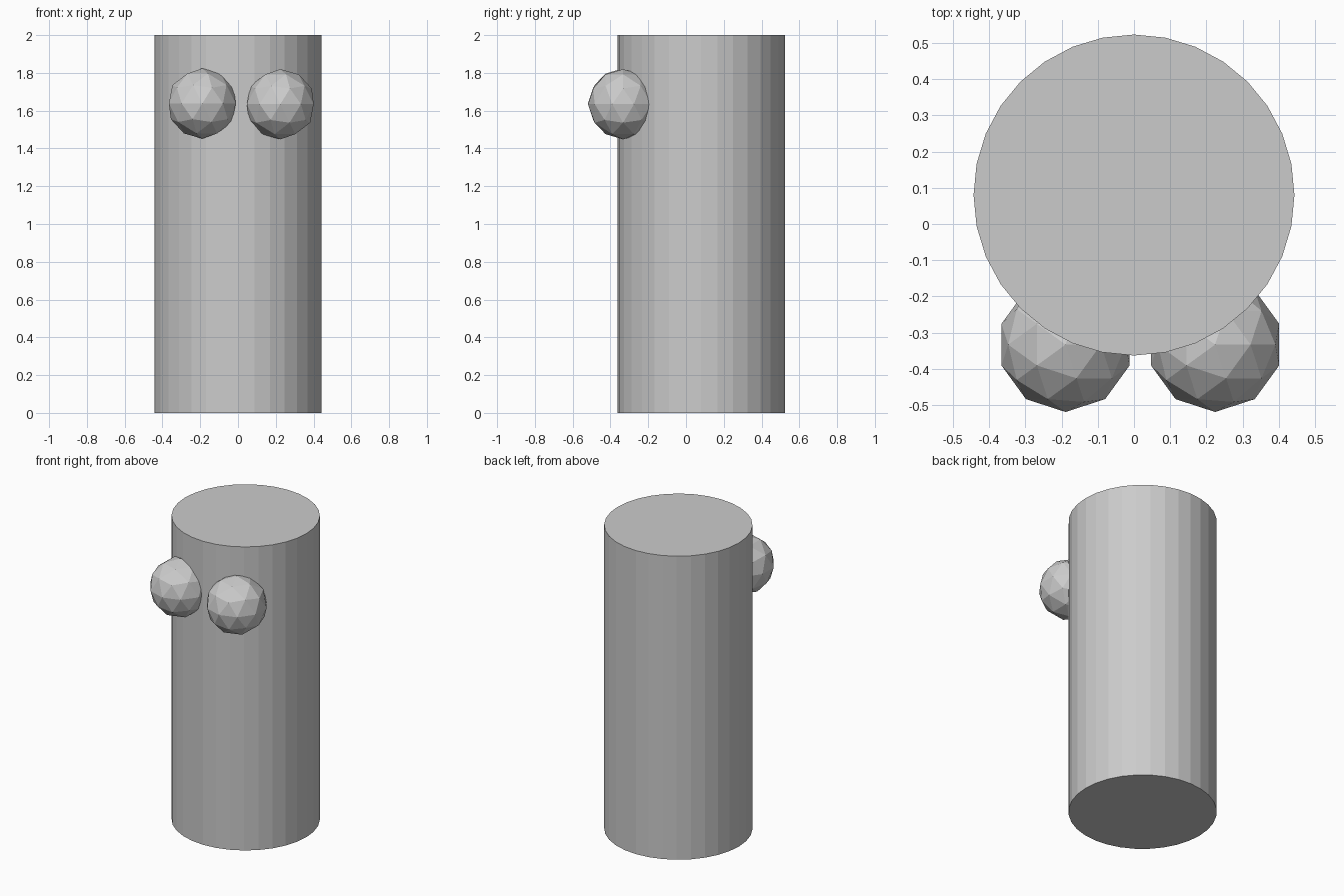
import bpy

if "Cube" in bpy.data.objects:
    bpy.data.objects.remove(bpy.data.objects["Cube"])

# Upright 32-sided body
bpy.ops.mesh.primitive_cylinder_add(vertices=32, radius=0.443, depth=2.0,
                                    location=(0, 0.08, 1.0))
bpy.context.object.name = "body"


def add_eye(name, x, z):
    bpy.ops.mesh.primitive_ico_sphere_add(subdivisions=2, radius=0.186,
                                          location=(x, -0.333, z))
    bpy.context.object.name = name


# Two faceted eyes set into the front
add_eye("left_eye", -0.189, 1.638)
add_eye("right_eye", 0.224, 1.634)
